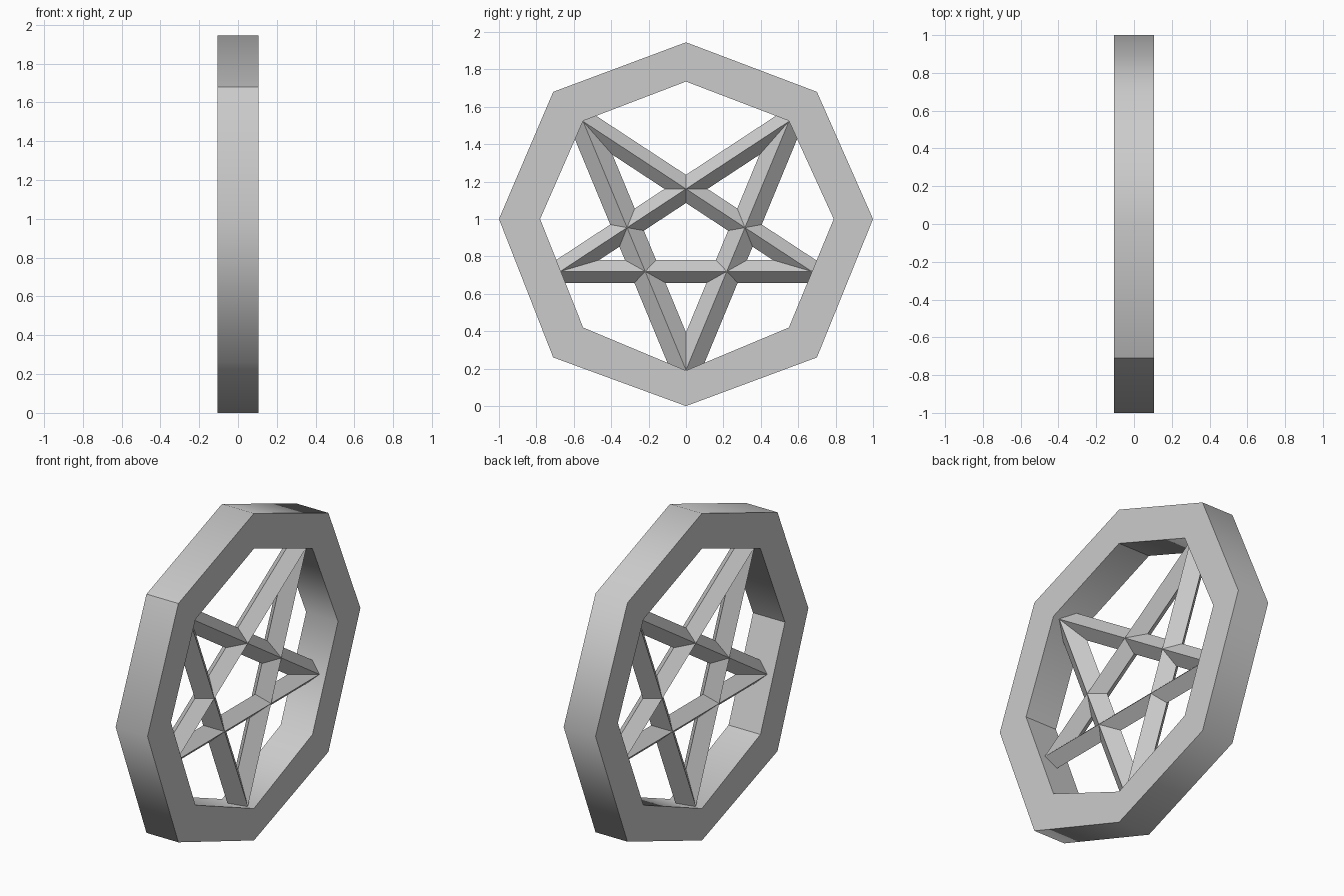
import bpy, bmesh
from mathutils import Vector

if "Cube" in bpy.data.objects:
    bpy.data.objects.remove(bpy.data.objects["Cube"])

grey = bpy.data.materials.new("plain_grey")
grey.diffuse_color = (0.6, 0.6, 0.6, 1)
grey.use_nodes = True
grey.node_tree.nodes["Principled BSDF"].inputs["Base Color"].default_value = grey.diffuse_color


def finish(bm, name):
    bmesh.ops.recalc_face_normals(bm, faces=bm.faces)
    mesh = bpy.data.meshes.new(name)
    bm.to_mesh(mesh)
    bm.free()
    mesh.materials.append(grey)
    obj = bpy.data.objects.new(name, mesh)
    bpy.context.collection.objects.link(obj)
    return obj


# Eight-sided ring: matching outer and inner outlines (y, z), extruded along x
outer = [(0, 1.945), (0.70, 1.68), (1, 1), (0.70, 0.26),
         (0, 0), (-0.71, 0.26), (-1, 1), (-0.71, 1.68)]
inner = [(0, 1.735), (0.55, 1.525), (0.79, 1), (0.55, 0.42),
         (0, 0.19), (-0.55, 0.42), (-0.78, 1), (-0.55, 1.525)]
bm = bmesh.new()
loops = [[bm.verts.new((x, y, z)) for y, z in outline]
         for outline, x in ((outer, 0.105), (outer, -0.105), (inner, -0.105), (inner, 0.105))]
for k in range(4):
    a, b = loops[k], loops[(k + 1) % 4]
    for i in range(8):
        j = (i + 1) % 8
        f = bm.faces.new((a[i], a[j], b[j], b[i]))
        f.smooth = k in (0, 2)      # soft walls, flat front and back

# Hard rims, plus the few hard corners across the walls
for loop in loops:
    for i in range(8):
        bm.edges.get((loop[i], loop[(i + 1) % 8])).smooth = False
for k, corners in ((0, (7,)), (2, (0, 5, 6))):
    for i in corners:
        bm.edges.get((loops[k][i], loops[k + 1][i])).smooth = False
finish(bm, "octagonal_ring")


# Diamond-section bars of the five-pointed star
def star_bar(name, start, end, half_width, half_depth=0.065):
    p, q = Vector((0, *start)), Vector((0, *end))
    d = (q - p).normalized()
    side = Vector((0, -d.z, d.y)) * half_width
    deep = Vector((half_depth, 0, 0))
    bm = bmesh.new()
    ends = [[bm.verts.new(c + o) for o in (deep, side, -deep, -side)] for c in (p, q)]
    for i in range(4):
        j = (i + 1) % 4
        bm.faces.new((ends[0][i], ends[0][j], ends[1][j], ends[1][i]))
    bm.faces.new(ends[0])
    bm.faces.new(ends[1])
    finish(bm, name)


star_bar("level_bar", (-0.672, 0.72), (0.672, 0.72), 0.061)
for s, label in ((-1, "left"), (1, "right")):
    star_bar("slanted_bar_" + label, (s * 0.55, 1.522), (-s * 0.672, 0.72), 0.063)
    star_bar("steep_bar_" + label, (s * 0.55, 1.522), (0, 0.193), 0.077)
